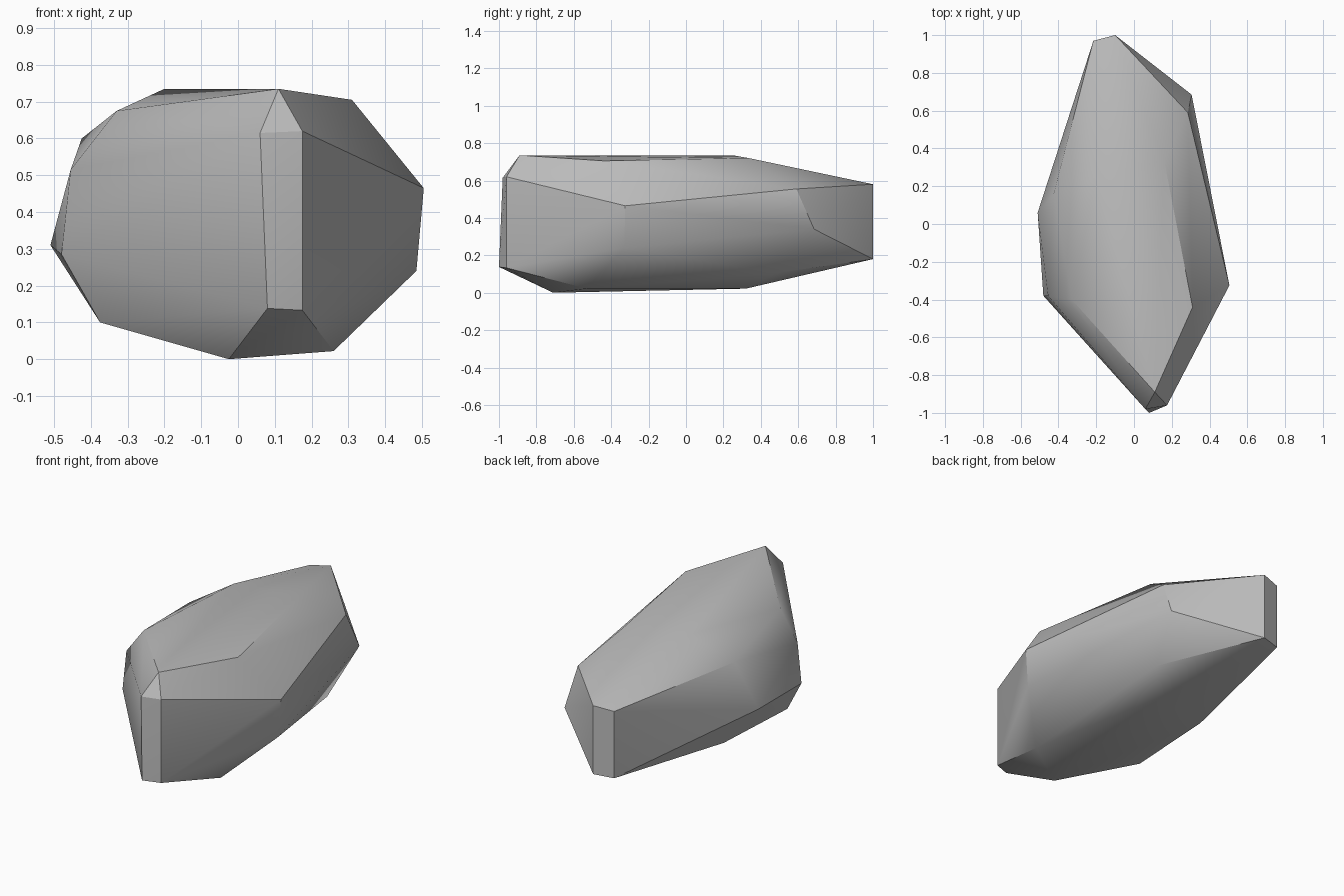
import bpy, bmesh, math

if "Cube" in bpy.data.objects:
    bpy.data.objects.remove(bpy.data.objects["Cube"])

# Single stone colour
stone = bpy.data.materials.new("stone grey")
stone.use_nodes = True
GREY = (0.5, 0.5, 0.5, 1.0)
stone.diffuse_color = GREY
bsdf = stone.node_tree.nodes["Principled BSDF"]
bsdf.inputs["Base Color"].default_value = GREY
bsdf.inputs["Roughness"].default_value = 0.9

# Corners of the boulder, grouped by region
front_tip = [(0.06, -0.98, 0.615), (0.175, -0.96, 0.62), (0.08, -1.0, 0.138),
             (0.175, -0.96, 0.133)]
back_tip = [(-0.10, 1.0, 0.58), (-0.215, 0.97, 0.565), (-0.10, 1.0, 0.18),
            (-0.215, 0.97, 0.175)]
crown = [(0.11, -0.89, 0.735), (0.31, -0.44, 0.705), (0.16, 0.335, 0.72),
         (-0.20, 0.25, 0.735), (-0.33, -0.40, 0.675)]
left_side = [(0.505, -0.325, 0.465), (0.485, -0.33, 0.24),
             (0.305, 0.685, 0.34), (0.285, 0.59, 0.555)]
right_side = [(-0.455, -0.38, 0.515), (-0.48, -0.38, 0.285),
              (-0.51, 0.06, 0.31), (-0.425, 0.16, 0.60)]
base = [(-0.025, -0.71, 0.0), (0.26, -0.53, 0.022), (0.24, 0.48, 0.105),
        (0.10, 0.32, 0.022), (-0.375, -0.40, 0.10), (-0.35, 0.15, 0.105)]

# Wrap the corners in a faceted convex shell
bm = bmesh.new()
for co in front_tip + back_tip + crown + left_side + right_side + base:
    bm.verts.new(co)
bmesh.ops.convex_hull(bm, input=bm.verts[:])
loose = [v for v in bm.verts if not v.link_faces]
bmesh.ops.delete(bm, geom=loose, context='VERTS')
bmesh.ops.dissolve_limit(bm, angle_limit=math.radians(1.5),
                         verts=bm.verts[:], edges=bm.edges[:])
bmesh.ops.recalc_face_normals(bm, faces=bm.faces[:])

mesh = bpy.data.meshes.new("boulder")
bm.to_mesh(mesh)
bm.free()
mesh.materials.append(stone)
boulder = bpy.data.objects.new("boulder", mesh)
bpy.context.collection.objects.link(boulder)

# Soften shallow facets, keep strong ridges crisp
bpy.ops.object.select_all(action='DESELECT')
boulder.select_set(True)
bpy.context.view_layer.objects.active = boulder
bpy.ops.object.shade_smooth_by_angle(angle=math.radians(30))
